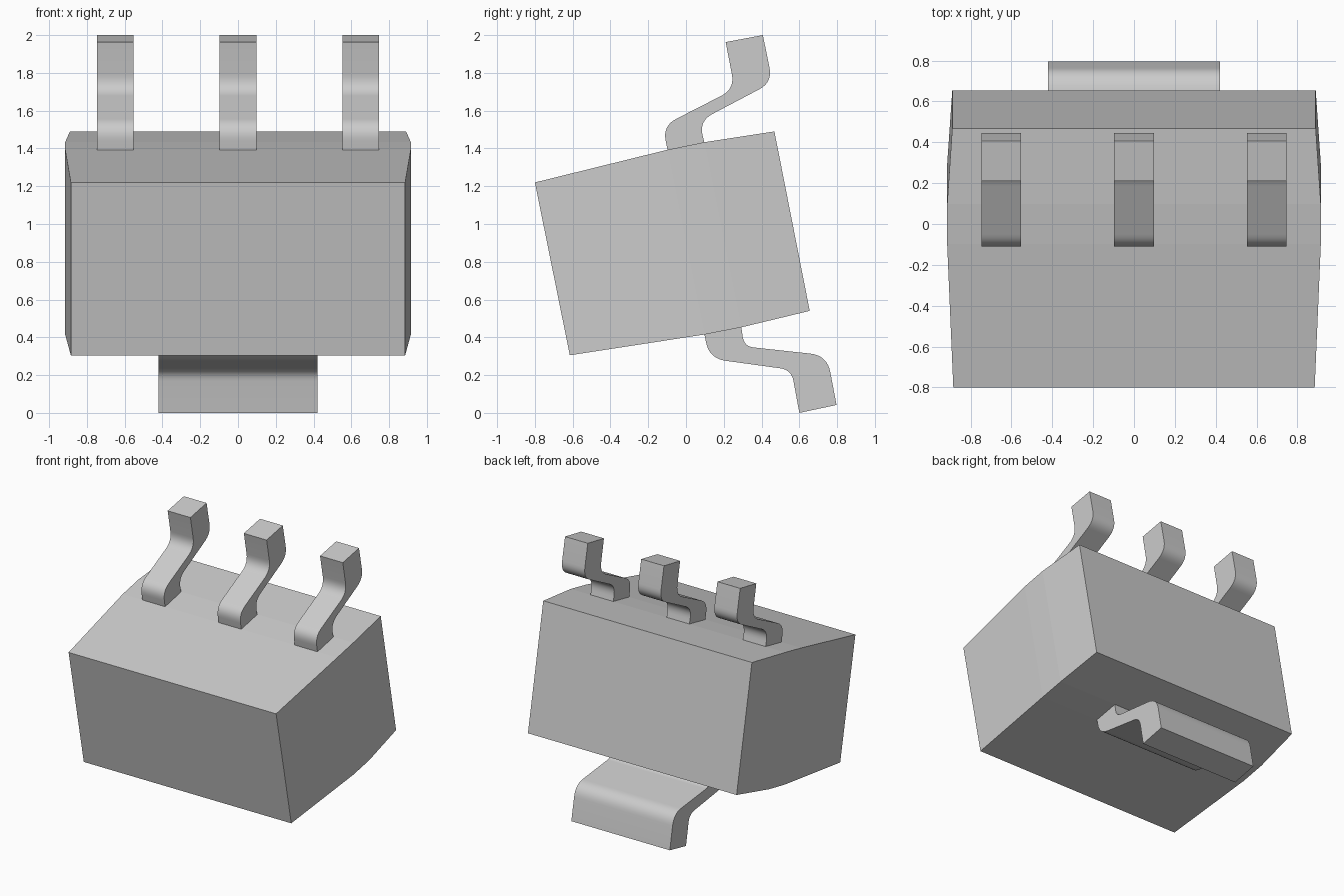
import bpy
import bmesh
import math
from mathutils import Vector

cube = bpy.data.objects.get("Cube")
if cube:
    bpy.data.objects.remove(cube, do_unlink=True)

# One plain grey for everything
grey = bpy.data.materials.new("plain grey")
grey.use_nodes = True
colour = (0.6, 0.6, 0.6, 1)
grey.diffuse_color = colour
grey.node_tree.nodes["Principled BSDF"].inputs["Base Color"].default_value = colour


def add_object(name, bm, smooth=False):
    bmesh.ops.recalc_face_normals(bm, faces=bm.faces)
    mesh = bpy.data.meshes.new(name)
    bm.to_mesh(mesh)
    bm.free()
    mesh.materials.append(grey)
    obj = bpy.data.objects.new(name, mesh)
    bpy.context.collection.objects.link(obj)
    if smooth:
        bpy.ops.object.select_all(action="DESELECT")
        obj.select_set(True)
        bpy.context.view_layer.objects.active = obj
        bpy.ops.object.shade_smooth_by_angle(angle=math.radians(30))
    return obj


def skin(bm, loops):
    """Bridge consecutive loops and cap both ends."""
    rings = [[bm.verts.new(p) for p in loop] for loop in loops]
    n = len(rings[0])
    for a, b in zip(rings, rings[1:]):
        for i in range(n):
            j = (i + 1) % n
            bm.faces.new((a[i], a[j], b[j], b[i]))
    bm.faces.new(rings[0])
    bm.faces.new(rings[-1])


def rounded(corners, steps=8):
    """Outline from (y, z, bend) corners, with bends drawn as curves."""
    points = []
    for i, (y, z, bend) in enumerate(corners):
        c = Vector((y, z))
        if not bend:
            points.append(c)
            continue
        before = Vector(corners[i - 1][:2])
        after = Vector(corners[(i + 1) % len(corners)][:2])
        a = c + (before - c).normalized() * bend
        b = c + (after - c).normalized() * bend
        for k in range(steps + 1):
            t = k / steps
            points.append(a * (1 - t) ** 2 + c * 2 * t * (1 - t) + b * t * t)
    return points


def lead(name, corners, x, half_width):
    outline = rounded(corners)
    bm = bmesh.new()
    skin(bm, [[(x + s * half_width, p.x, p.y) for p in outline] for s in (-1, 1)])
    return add_object(name, bm, smooth=True)


# Body: tilted block, widest at a flat belt where the leads come out
# each section: half width, upper (y, z), lower (y, z)
sections = [
    (0.885, (-0.80, 1.22), (-0.615, 0.305)),
    (0.915, (-0.098, 1.393), (0.098, 0.415)),
    (0.915, (0.097, 1.433), (0.293, 0.453)),
    (0.89, (0.468, 1.49), (0.655, 0.54)),
]
bm = bmesh.new()
skin(bm, [[(-w, *up), (w, *up), (w, *low), (-w, *low)] for w, up, low in sections])
add_object("body", bm)

# Three narrow bent leads on top
pin = [
    (-0.098, 1.393, 0), (-0.123, 1.52, 0.08), (0.258, 1.715, 0.08), (0.21, 1.963, 0),
    (0.407, 2.0, 0), (0.458, 1.75, 0.08), (0.069, 1.545, 0.08), (0.097, 1.433, 0),
]
for side, x in (("right", -0.65), ("middle", 0), ("left", 0.65)):
    lead(side + "_lead", pin, x, 0.097)

# Wide bent tab underneath
tab = [
    (0.098, 0.415, 0), (0.122, 0.288, 0.09), (0.558, 0.228, 0.06), (0.6, 0.0, 0),
    (0.797, 0.042, 0), (0.747, 0.304, 0.09), (0.308, 0.352, 0.05), (0.293, 0.453, 0),
]
lead("wide_tab", tab, 0, 0.42)
